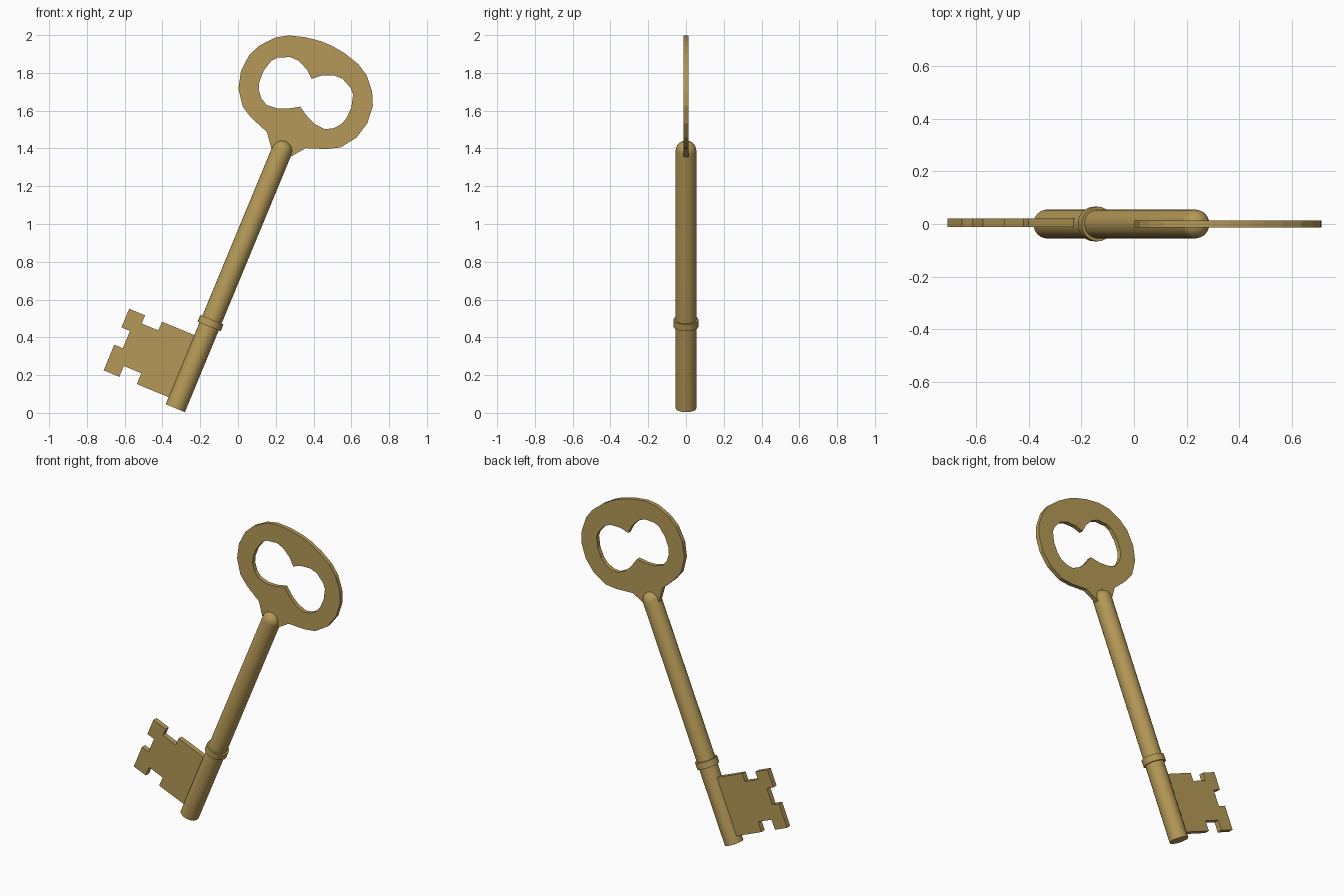
import bpy, bmesh, math
from mathutils import Matrix, Vector

if "Cube" in bpy.data.objects:
    bpy.data.objects.remove(bpy.data.objects["Cube"])

# Key frame: u = across the shaft, v = along the shaft, tilted in the front plane
PLACE = Matrix.Translation((-0.332, 0, 0.025)) @ Matrix.Rotation(math.radians(22.5), 4, 'Y')

brass = bpy.data.materials.new("antique brass")
brass.diffuse_color = (0.46, 0.315, 0.095, 1)
brass.use_nodes = True
brass.node_tree.nodes["Principled BSDF"].inputs["Base Color"].default_value = brass.diffuse_color


def add_object(name, mesh):
    mesh.materials.clear()
    mesh.materials.append(brass)
    ob = bpy.data.objects.new(name, mesh)
    bpy.context.collection.objects.link(ob)
    mesh.transform(PLACE)
    return ob


def lathe(name, profile, sides=24):
    """Spin an (r, v) profile around the shaft axis."""
    bm = bmesh.new()
    verts = [bm.verts.new((r, 0, v)) for r, v in profile]
    edges = [bm.edges.new(p) for p in zip(verts, verts[1:])]
    bmesh.ops.spin(bm, geom=verts + edges, cent=(0, 0, 0), axis=(0, 0, 1),
                   angle=math.tau, steps=sides, use_duplicate=False)
    bmesh.ops.remove_doubles(bm, verts=bm.verts, dist=0.0005)
    bmesh.ops.recalc_face_normals(bm, faces=bm.faces)
    mesh = bpy.data.meshes.new(name)
    bm.to_mesh(mesh)
    bm.free()
    ob = add_object(name, mesh)
    bpy.ops.object.select_all(action='DESELECT')
    ob.select_set(True)
    bpy.context.view_layer.objects.active = ob
    bpy.ops.object.shade_smooth_by_angle(angle=math.radians(40))


def plate(name, outlines, half, y=0.0):
    """Flat plate from closed (u, v) outlines; inner outlines become holes."""
    curve = bpy.data.curves.new(name, 'CURVE')
    curve.dimensions, curve.fill_mode, curve.extrude = '2D', 'BOTH', half
    for pts in outlines:
        s = curve.splines.new('POLY')
        s.points.add(len(pts) - 1)
        for p, (u, v) in zip(s.points, pts):
            p.co = (u, v, 0, 1)
        s.use_cyclic_u = True
    tmp = bpy.data.objects.new("outline", curve)
    bpy.context.collection.objects.link(tmp)
    dg = bpy.context.evaluated_depsgraph_get()
    mesh = bpy.data.meshes.new_from_object(tmp.evaluated_get(dg))
    bpy.data.objects.remove(tmp)
    mesh.transform(Matrix.Translation((0, y, 0)) @ Matrix.Rotation(math.pi / 2, 4, 'X'))
    bm = bmesh.new()
    bm.from_mesh(mesh)
    bmesh.ops.remove_doubles(bm, verts=bm.verts, dist=0.0005)
    bmesh.ops.recalc_face_normals(bm, faces=bm.faces)
    for f in bm.faces:
        f.smooth = False
    bm.to_mesh(mesh)
    bm.free()
    mesh.name = name
    add_object(name, mesh)


def mirrored(half):
    return half + [(-u, v) for u, v in reversed(half) if u > 0]


# Shaft with a domed top
R, TOP = 0.055, 1.475
dome = [(R * math.cos(a), TOP + R * math.sin(a))
        for a in (i * math.pi / 12 for i in range(7))]
lathe("shaft", [(0, 0), (R, 0)] + dome)

# Collar above the bit
lathe("collar", [(0.05, 0.468), (0.066, 0.468), (0.066, 0.507), (0.05, 0.507)])

# Bow (handle) with a double-lobed opening, both symmetric about the shaft
bow = [(0.054, 1.462), (0.111, 1.536), (0.216, 1.574), (0.28, 1.61), (0.338, 1.69),
       (0.362, 1.782), (0.354, 1.878), (0.322, 1.946), (0.262, 2.015),
       (0.2, 2.053), (0.11, 2.079), (0.03, 2.09)]
hole = [(0, 1.728), (0.058, 1.692), (0.109, 1.672), (0.168, 1.668), (0.207, 1.69),
        (0.237, 1.726), (0.25, 1.766), (0.252, 1.828), (0.234, 1.894), (0.21, 1.921),
        (0.15, 1.95), (0.102, 1.949), (0.042, 1.923), (0, 1.887)]
plate("bow", [mirrored(bow), mirrored(hole)], 0.013)

# Notched bit
bit = [(-0.02, 0.396), (-0.24, 0.396), (-0.24, 0.346), (-0.336, 0.346), (-0.336, 0.393),
       (-0.427, 0.393), (-0.427, 0.286), (-0.378, 0.286), (-0.378, 0.187),
       (-0.427, 0.187), (-0.427, 0.04), (-0.337, 0.04), (-0.337, 0.102),
       (-0.237, 0.102), (-0.237, 0.04), (-0.02, 0.04)]
plate("bit", [bit], 0.016, 0.004)
